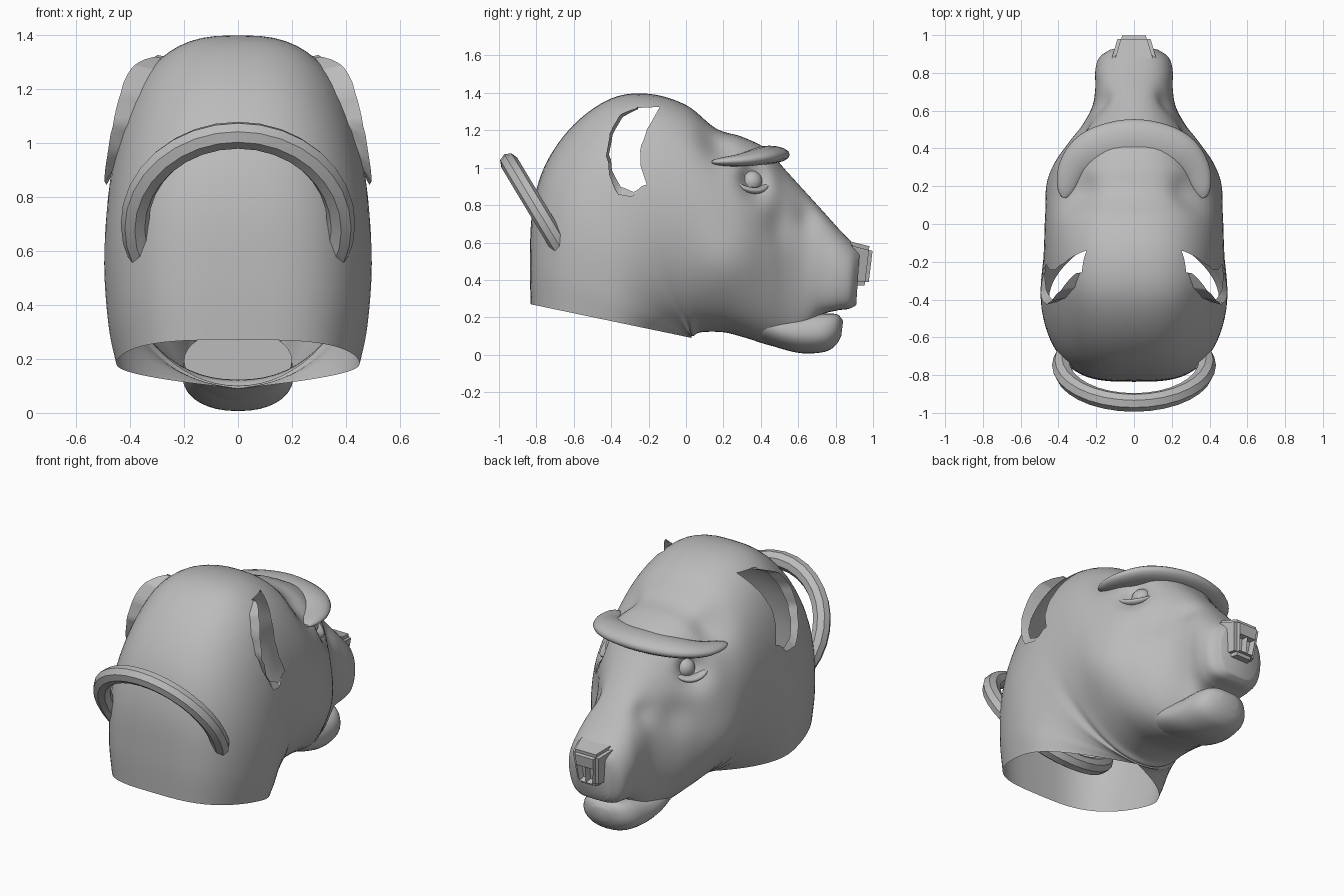
import bpy, bmesh
from math import sin, cos, pi, exp, radians
from mathutils import Vector, Matrix

if "Cube" in bpy.data.objects:
    bpy.data.objects.remove(bpy.data.objects["Cube"])

grey = bpy.data.materials.new("plain grey")
grey.use_nodes = True
colour = (0.5, 0.5, 0.5, 1)
grey.diffuse_color = colour
grey.node_tree.nodes["Principled BSDF"].inputs["Base Color"].default_value = colour


def finish(name, bm, angle=40):
    mesh = bpy.data.meshes.new(name)
    bm.to_mesh(mesh)
    bm.free()
    mesh.materials.append(grey)
    obj = bpy.data.objects.new(name, mesh)
    bpy.context.collection.objects.link(obj)
    bpy.ops.object.select_all(action='DESELECT')
    obj.select_set(True)
    bpy.context.view_layer.objects.active = obj
    bpy.ops.object.shade_smooth_by_angle(angle=radians(angle))


def spline(keys, steps):
    """Smooth interpolation through rows of numbers."""
    rows = []
    for i in range(len(keys) - 1):
        a, b = keys[max(i - 1, 0)], keys[i]
        c, d = keys[i + 1], keys[min(i + 2, len(keys) - 1)]
        for s in range(steps):
            t = s / steps
            rows.append([q + t * ((r - p) / 2 + t * (p - 2.5 * q + 2 * r - e / 2
                         + t * (1.5 * (q - r) + (e - p) / 2)))
                         for p, q, r, e in zip(a, b, c, d)])
    rows.append(list(keys[-1]))
    return rows


def loft(rings, cap_start=False, cap_end=False):
    bm = bmesh.new()
    loops = [[bm.verts.new(p) for p in ring] for ring in rings]
    n = len(loops[0])
    for a, b in zip(loops, loops[1:]):
        for i in range(n):
            j = (i + 1) % n
            bm.faces.new((a[i], a[j], b[j], b[i]))
    if cap_start:
        bm.faces.new(loops[0])
    if cap_end:
        bm.faces.new(loops[-1])
    bmesh.ops.recalc_face_normals(bm, faces=bm.faces)
    return bm


def section(row, n):
    """Oval slice from a top point to a bottom point in the middle plane."""
    ty, tz, by, bz, w, top, low = row
    ring = []
    for i in range(n):
        t = 2 * pi * i / n
        c, s = cos(t), sin(t)
        k = (1 - c) / 2
        x = w * abs(s) ** (top if c > 0 else low) * (1 if s > 0 else -1)
        ring.append(Vector((x, ty + (by - ty) * k, tz + (bz - tz) * k)))
    return ring


# Head shell: slices fan from the open neck over the crown to the snout
# columns: top y, top z, bottom y, bottom z, half width, top and lower roundness
head_keys = [
    (-.83, .27, .03, .09, .45, .58, 2.1),
    (-.835, .5, .03, .09, .475, .6, 1.7),
    (-.82, .78, .03, .09, .49, .68, 1.4),
    (-.75, 1.02, .03, .09, .495, .75, 1.2),
    (-.6, 1.23, .03, .09, .49, .75, 1.05),
    (-.4, 1.37, .03, .1, .48, .72, 1),
    (-.2, 1.395, .04, .1, .475, .74, .95),
    (0, 1.335, .08, .12, .47, .8, .9),
    (.16, 1.21, .2, .12, .455, .8, .9),
    (.3, 1.165, .32, .09, .415, .75, .9),
    (.43, 1.1, .43, .055, .345, .7, .9),
    (.53, .99, .53, .035, .27, .75, .9),
    (.63, .88, .62, .06, .22, .8, .8),
    (.73, .77, .71, .2, .205, .8, .5),
    (.82, .67, .8, .235, .205, .75, .42),
    (.89, .6, .87, .245, .185, .7, .42),
    (.93, .57, .91, .265, .13, .7, .5),
]
bm = loft([section(r, 72) for r in spline(head_keys, 7)], cap_end=True)

# Eye sockets, temple hollows, cheeks and snout furrows, both sides
dents = [((.32, .37, .93), .085, (-.075, -.03, 0)),
         ((.3, .17, 1.13), .1, (-.04, 0, -.01)),
         ((.3, .5, .7), .1, (-.02, -.01, 0)),
         ((.4, .22, .5), .16, (.025, 0, 0)),
         ((.18, .66, .74), .07, (-.02, -.01, 0))]
for v in bm.verts:
    side = 1 if v.co.x > 0 else -1
    p = Vector((abs(v.co.x), v.co.y, v.co.z))
    move = Vector()
    for centre, radius, push in dents:
        move += Vector(push) * exp(-((p - Vector(centre)).length / radius) ** 2)
    v.co += Vector((move.x * side, move.y, move.z))

# Crescent ear openings, cut along a side outline of (y, z) points
ear = [(-.14, 1.325), (-.25, 1.32), (-.34, 1.27), (-.39, 1.18), (-.41, 1.08),
       (-.395, .98), (-.35, .9), (-.28, .87), (-.21, .91), (-.24, 1.0),
       (-.245, 1.09), (-.21, 1.2)]
ear_sides = list(zip(ear, ear[1:] + ear[:1]))


def near_ear(co):
    return abs(co.x) > .15 and -.5 < co.y < -.06 and .8 < co.z < 1.38


def in_ear(co):
    inside = False
    for (y, z), (y2, z2) in ear_sides:
        if (z > co.z) != (z2 > co.z) and co.y < y + (co.z - z) * (y2 - y) / (z2 - z):
            inside = not inside
    return inside


for (y, z), (y2, z2) in ear_sides:
    faces = [f for f in bm.faces if near_ear(f.calc_center_median())]
    parts = {g for f in faces for g in (f, *f.edges, *f.verts)}
    bmesh.ops.bisect_plane(bm, geom=list(parts), dist=.0005, plane_co=(0, y, z),
                           plane_no=(0, z2 - z, y - y2))
gone = [f for f in bm.faces if near_ear(f.calc_center_median())
        and in_ear(f.calc_center_median())]
bmesh.ops.delete(bm, geom=gone, context='FACES')

# Ear flaps: rear edge of each opening drawn outward
rear = [e for e in bm.edges if e.is_boundary
        and all(near_ear(v.co) and v.co.y < -.248 for v in e.verts)]
new = bmesh.ops.extrude_edge_only(bm, edges=rear)["geom"]
for v in [g for g in new if isinstance(g, bmesh.types.BMVert)]:
    lift = max(0, min(1, (-.245 - v.co.y) / .12)) ** .6
    high = (v.co.z - 1.1) / .22
    out = (.06 + .03 * high) * lift
    v.co += Vector((out if v.co.x > 0 else -out, -.015 * lift,
                    (.02 if high > 0 else .05) * high * lift))
finish("head_shell", bm, 60)

# Lower jaw, flowing forward from the throat
jaw_keys = [
    (.36, .3, .36, .085, .2, .8, .9),
    (.5, .23, .5, .035, .205, .6, .9),
    (.62, .215, .62, .008, .195, .5, .9),
    (.74, .22, .74, .015, .175, .45, .9),
    (.81, .215, .8, .05, .13, .5, .9),
    (.84, .18, .83, .1, .06, .7, .9),
]
finish("lower_jaw", loft([section(r, 32) for r in spline(jaw_keys, 4)], True, True), 60)


def tube(name, points, width, height, n=16):
    """Sweep a tapering oval along a path, flattened toward z."""
    path = [Vector(p) for p in spline(points, 6)]
    rings = []
    for i, p in enumerate(path):
        along = (path[min(i + 1, len(path) - 1)] - path[max(i - 1, 0)]).normalized()
        across = along.cross(Vector((0, 0, 1))).normalized()
        up = across.cross(along)
        f = max(.15, sin(pi * i / (len(path) - 1)) ** .5)
        rings.append([p + f * (across * width * cos(2 * pi * k / n)
                               + up * height * sin(2 * pi * k / n)) for k in range(n)])
    finish(name, loft(rings, True, True), 60)


# Heavy brow shelf overhanging the eyes
half = [(.37, .14, 1.03), (.325, .29, 1.04), (.21, .4, 1.06)]
brow = half + [(0, .445, 1.07)] + [(-x, y, z) for x, y, z in reversed(half)]
tube("brow_ridge", brow, .11, .048)

for side, label in ((1, "left"), (-1, "right")):
    # Recessed eyeball and lower lid
    bm = bmesh.new()
    bmesh.ops.create_uvsphere(bm, u_segments=16, v_segments=10, radius=.06)
    bmesh.ops.translate(bm, verts=bm.verts, vec=(side * .235, .35, .925))
    finish(label + "_eye", bm)
    lid = [(.33, .25, .93), (.315, .32, .885), (.275, .39, .88), (.21, .44, .92)]
    tube(label + "_lower_lid", [(side * x, y, z) for x, y, z in lid], .035, .018)

# Nose pad with two sunken nostrils
bm = bmesh.new()
bmesh.ops.create_cube(bm, size=1)
for v in bm.verts:
    front, high = v.co.y > 0, v.co.z > 0
    v.co = Vector((v.co.x * (.17 if front else .25) * (1 if high else .75),
                   (1 if high else .975) if front else .86,
                   (.575 if front else .61) if high else .37))
bmesh.ops.bevel(bm, geom=bm.edges[:], offset=.02, segments=2, affect='EDGES')
bmesh.ops.bisect_plane(bm, geom=bm.verts[:] + bm.edges[:] + bm.faces[:],
                       plane_co=(0, 0, 0), plane_no=(1, 0, 0))
bmesh.ops.bisect_plane(bm, geom=bm.verts[:] + bm.edges[:] + bm.faces[:],
                       plane_co=(0, 0, .49), plane_no=(0, 0, 1))
fronts = [f for f in bm.faces if f.normal.y > .9 and f.calc_area() > .003
          and f.calc_center_median().z < .49]
bmesh.ops.inset_individual(bm, faces=fronts, thickness=.012, depth=-.035)
finish("nose_pad", bm, 30)

# Tilted ring through the back of the head
rings = []
for i in range(32):
    a = 2 * pi * i / 32
    spoke = Vector((cos(a), sin(a), 0))
    rings.append([spoke * (.382 + .052 * cos(pi * k / 4))
                  + Vector((0, 0, .05 * sin(pi * k / 4))) for k in range(8)])
bm = loft(rings + rings[:1])
bmesh.ops.remove_doubles(bm, verts=bm.verts, dist=.0001)
bmesh.ops.recalc_face_normals(bm, faces=bm.faces)
bm.transform(Matrix.Translation((0, -.748, .70)) @ Matrix.Rotation(radians(-59), 4, 'X'))
finish("back_ring", bm, 30)
